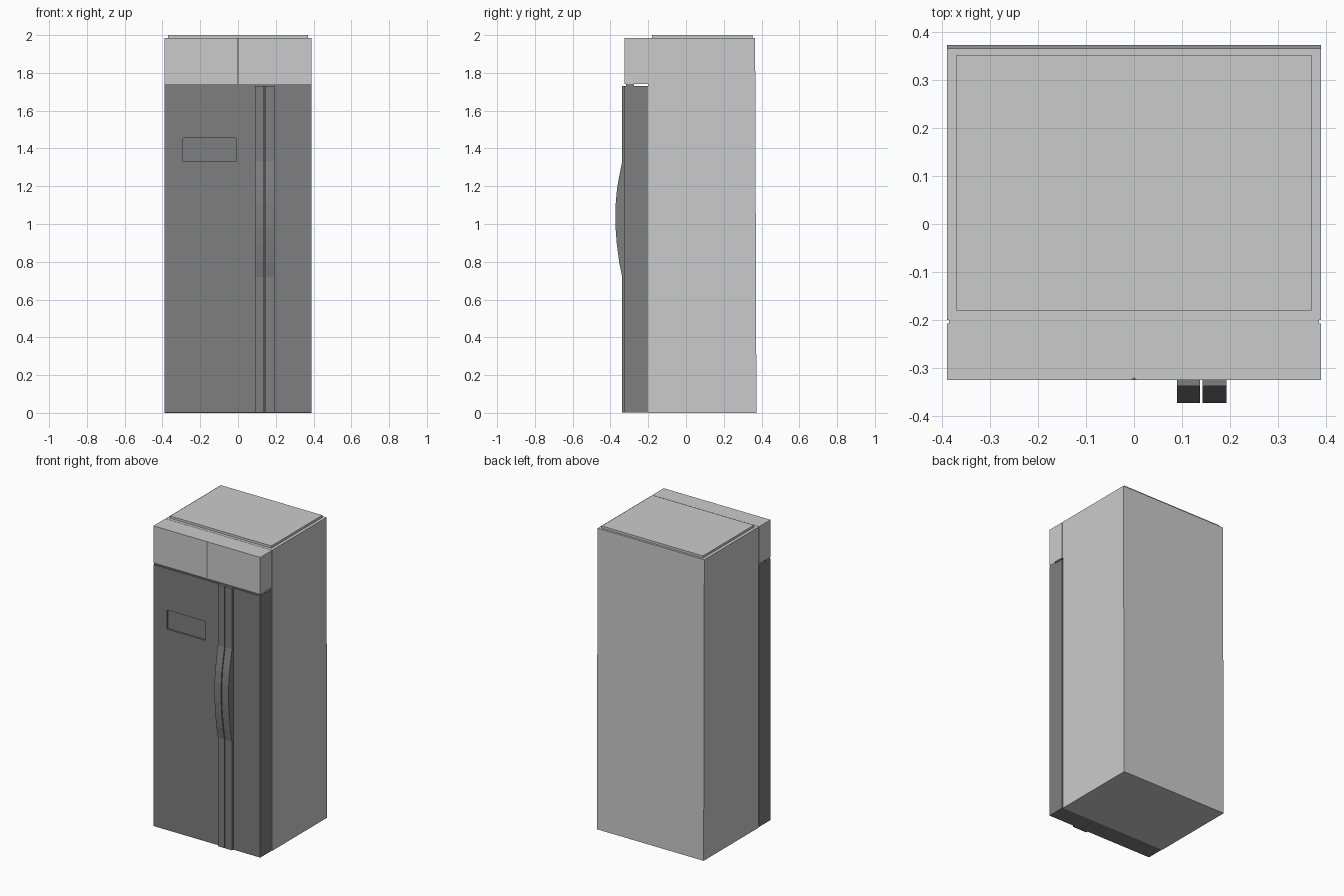
import bpy, bmesh

if "Cube" in bpy.data.objects:
    bpy.data.objects.remove(bpy.data.objects["Cube"])

dark = bpy.data.materials.new("dark_door")
dark.diffuse_color = (0.21, 0.21, 0.21, 1)
dark.use_nodes = True
dark.node_tree.nodes["Principled BSDF"].inputs["Base Color"].default_value = dark.diffuse_color


def prism(name, profile, lo, hi, axis, mat=None):
    """Extrude a profile along x (profile is y,z) or along z (profile is x,y)."""
    bm = bmesh.new()

    def point(p, t):
        return (t, p[0], p[1]) if axis == 'x' else (p[0], p[1], t)
    a = [bm.verts.new(point(p, lo)) for p in profile]
    b = [bm.verts.new(point(p, hi)) for p in profile]
    bm.faces.new(a)
    bm.faces.new(b)
    n = len(a)
    for i in range(n):
        bm.faces.new((a[i], a[(i + 1) % n], b[(i + 1) % n], b[i]))
    bmesh.ops.recalc_face_normals(bm, faces=bm.faces[:])
    me = bpy.data.meshes.new(name)
    bm.to_mesh(me)
    bm.free()
    if mat:
        me.materials.append(mat)
    ob = bpy.data.objects.new(name, me)
    bpy.context.collection.objects.link(ob)
    return ob


def box(name, x0, x1, y0, y1, z0, z1, mat=None):
    return prism(name, [(x0, y0), (x1, y0), (x1, y1), (x0, y1)], z0, z1, 'z', mat)


# Main cabinet, back leaning very slightly towards the top
prism("cabinet_body", [(-0.20, 0), (0.373, 0), (0.366, 1.985), (-0.20, 1.985)],
      -0.39, 0.39, 'x')

# Raised panel on the roof
box("top_panel", -0.37, 0.37, -0.18, 0.352, 1.98, 2.0)

# Upper front block with a thin V groove down the middle
prism("upper_front", [(-0.39, -0.325), (-0.006, -0.325), (0, -0.321), (0.006, -0.325),
                      (0.39, -0.325), (0.39, -0.207), (-0.39, -0.207)],
      1.74, 1.985, 'z')

# Recessed seals between the fronts and the body
box("upper_seal", -0.386, 0.386, -0.208, -0.199, 1.74, 1.984)
box("door_seal", -0.383, 0.383, -0.208, -0.199, 0.003, 1.73, dark)

# Two doors of unequal width
split = 0.141
wide = box("wide_door", -0.39, split - 0.002, -0.325, -0.207, 0.003, 1.73, dark)
box("narrow_door", split + 0.002, 0.39, -0.325, -0.207, 0.003, 1.73, dark)

# Shallow rectangular recess in the wide door
cutter = box("recess_cutter", -0.29, -0.01, -0.36, -0.315, 1.33, 1.455, dark)
cutter.hide_render = True
cutter.hide_viewport = True
cutter.display_type = 'WIRE'
cut = wide.modifiers.new("recess", 'BOOLEAN')
cut.operation = 'DIFFERENCE'
cut.solver = 'EXACT'
cut.object = cutter

# Full-height handle strips that bulge forward in the middle
handle = [(-0.324, 0.003), (-0.338, 0.003), (-0.338, 0.72), (-0.354, 0.80),
          (-0.366, 0.89), (-0.373, 0.98), (-0.373, 1.10), (-0.366, 1.18),
          (-0.356, 1.24), (-0.338, 1.33), (-0.338, 1.73), (-0.324, 1.73)]
prism("left_handle", handle, 0.09, 0.138, 'x', dark)
prism("right_handle", handle, 0.143, 0.193, 'x', dark)

# Hinge bar above the doors
box("hinge_bar", -0.39, 0.39, -0.318, -0.275, 1.728, 1.742, dark)
